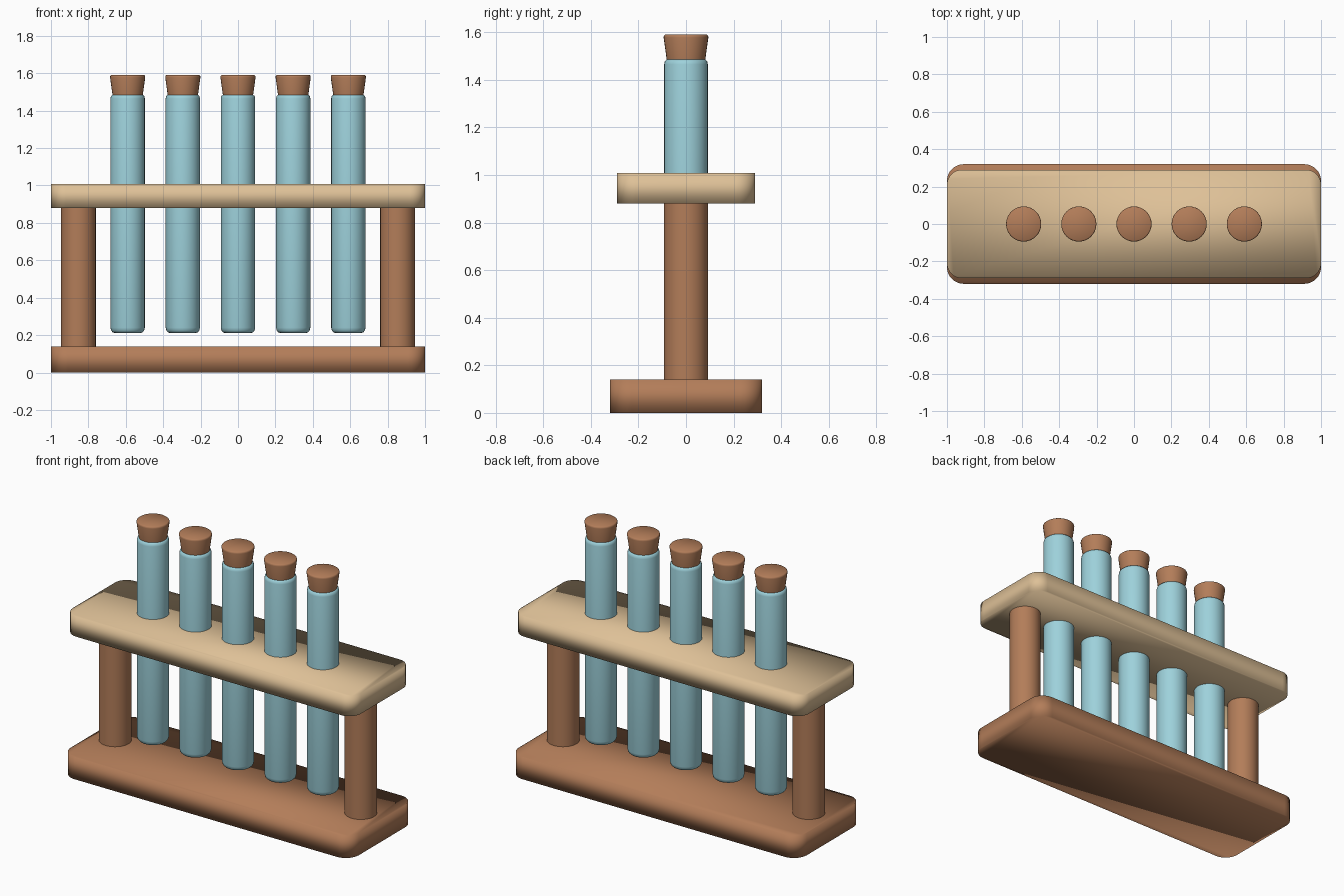
import bpy, bmesh
from math import cos, sin, pi, radians

if "Cube" in bpy.data.objects:
    bpy.data.objects.remove(bpy.data.objects["Cube"], do_unlink=True)


def material(name, rgb):
    mat = bpy.data.materials.new(name)
    mat.use_nodes = True
    mat.diffuse_color = (*rgb, 1)
    mat.node_tree.nodes["Principled BSDF"].inputs["Base Color"].default_value = (*rgb, 1)
    return mat


brown = material("brown wood", (0.45, 0.205, 0.10))
tan = material("pale wood", (0.73, 0.53, 0.31))
glass = material("pale blue glass", (0.34, 0.64, 0.71))


def finish(name, bm, mat):
    bmesh.ops.recalc_face_normals(bm, faces=bm.faces)
    mesh = bpy.data.meshes.new(name)
    bm.to_mesh(mesh)
    bm.free()
    mesh.materials.append(mat)
    obj = bpy.data.objects.new(name, mesh)
    bpy.context.collection.objects.link(obj)
    return obj


def board(name, half_x, half_y, bottom, top, radius, mat, steps=8):
    """Rounded rectangle extruded upward, softly shaded over its rims."""
    bm = bmesh.new()
    outline = []
    for i, (sx, sy) in enumerate([(1, 1), (-1, 1), (-1, -1), (1, -1)]):
        for k in range(steps + 1):
            a = (i + k / steps) * pi / 2
            outline.append(bm.verts.new((sx * (half_x - radius) + radius * cos(a),
                                         sy * (half_y - radius) + radius * sin(a), bottom)))
    face = bm.faces.new(outline)
    grown = bmesh.ops.extrude_face_region(bm, geom=[face], use_keep_orig=True)["geom"]
    moved = [v for v in grown if isinstance(v, bmesh.types.BMVert)]
    bmesh.ops.translate(bm, vec=(0, 0, top - bottom), verts=moved)
    obj = finish(name, bm, mat)
    obj.data.shade_smooth()
    return obj


def turned(name, x, profile, mat, sides=32):
    """Closed solid of revolution from (radius, height) pairs."""
    bm = bmesh.new()
    rings = [[bm.verts.new((x + r * cos(2 * pi * k / sides), r * sin(2 * pi * k / sides), z))
              for k in range(sides)] for r, z in profile]
    for low, high in zip(rings, rings[1:]):
        for k in range(sides):
            n = (k + 1) % sides
            bm.faces.new((low[k], low[n], high[n], high[k]))
    bm.faces.new(rings[0])
    bm.faces.new(rings[-1])
    obj = finish(name, bm, mat)
    bpy.ops.object.select_all(action="DESELECT")
    obj.select_set(True)
    bpy.context.view_layer.objects.active = obj
    bpy.ops.object.shade_smooth_by_angle(angle=radians(50))
    return obj


# Boards
board("base", 1.0, 0.32, 0.0, 0.14, 0.09, brown)
board("shelf", 1.0, 0.29, 0.88, 1.008, 0.08, tan)

# Posts between base and shelf
for side, x in (("right", -0.853), ("left", 0.853)):
    turned(side + "_post", x, [(0.093, 0.12), (0.093, 0.90)], brown)

# Tubes with rounded ends, each closed by a flared stopper
tube = [(0.068, 0.21), (0.08, 0.215), (0.088, 0.224), (0.092, 0.24),
        (0.092, 1.465), (0.089, 1.478), (0.08, 1.486)]
stopper = [(0.079, 1.47), (0.094, 1.578), (0.093, 1.586), (0.088, 1.59)]
for i in range(5):
    x = (i - 2) * 0.295
    turned(f"tube_{i + 1}", x, tube, glass)
    turned(f"stopper_{i + 1}", x, stopper, brown)
